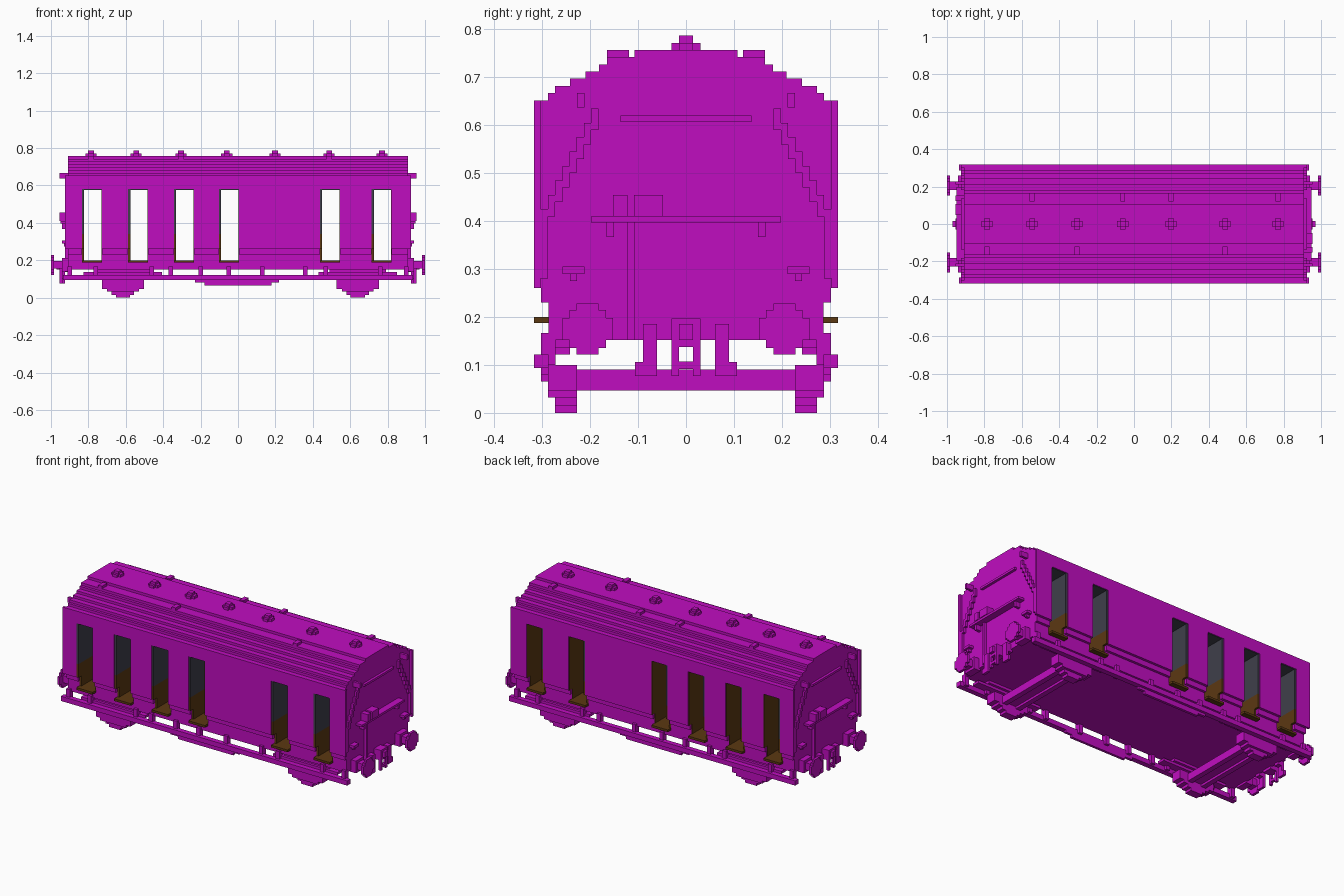
import bpy, bmesh
from mathutils import Matrix

cube = bpy.data.objects.get("Cube")
if cube:
    bpy.data.objects.remove(cube, do_unlink=True)


def material(name, rgb):
    m = bpy.data.materials.new(name)
    m.use_nodes = True
    m.diffuse_color = (*rgb, 1)
    m.node_tree.nodes["Principled BSDF"].inputs["Base Color"].default_value = (*rgb, 1)
    return m


MAGENTA = material("magenta paint", (0.53, 0.004, 0.53))
BROWN = material("brown wood", (0.105, 0.04, 0.006))
SLATE = material("dark slate", (0.05, 0.05, 0.07))


def finish(name, bm, mat):
    mesh = bpy.data.meshes.new(name)
    bm.to_mesh(mesh)
    bm.free()
    mesh.materials.append(mat)
    obj = bpy.data.objects.new(name, mesh)
    bpy.context.scene.collection.objects.link(obj)
    return obj


def boxes(name, spans, mat=MAGENTA, turned=False, mirrored=False):
    """Join boxes (x0, x1, y0, y1, z0, z1); optionally add a half-turned or y-mirrored copy."""
    bm = bmesh.new()
    spans = list(spans)
    if mirrored:
        spans += [(a, b, -d, -c, e, f) for a, b, c, d, e, f in spans]
    if turned:
        spans += [(-b, -a, -d, -c, e, f) for a, b, c, d, e, f in spans]
    for a, b, c, d, e, f in spans:
        mat4 = Matrix.Translation(((a + b) / 2, (c + d) / 2, (e + f) / 2))
        bmesh.ops.create_cube(bm, size=1, matrix=mat4 @ Matrix.Diagonal((b - a, d - c, f - e, 1)))
    return finish(name, bm, mat)


V = 0.015  # size of one step

# Coach body: stepped section swept along x
half = [(0.287, 0.152)]
levels = [(0.287, 0.23), (0.302, 0.26), (0.317, 0.652), (0.288, 0.667), (0.273, 0.682),
          (0.242, 0.697), (0.21, 0.712), (0.181, 0.727), (0.165, 0.742), (0.107, 0.757)]
bottom, section = 0.152, []
for y, top in levels:
    section += [(y, bottom), (y, top)]
    bottom = top
section += [(-y, z) for y, z in reversed(section)]
bm = bmesh.new()
end = bm.faces.new([bm.verts.new((-0.91, y, z)) for y, z in section])
sweep = bmesh.ops.extrude_face_region(bm, geom=[end])
bmesh.ops.translate(bm, vec=(1.82, 0, 0), verts=[v for v in sweep["geom"] if isinstance(v, bmesh.types.BMVert)])
bmesh.ops.recalc_face_normals(bm, faces=bm.faces)
body = finish("coach_body", bm, MAGENTA)

# Window openings right through the body
windows = [-0.835, -0.588, -0.343, -0.102, 0.438, 0.714]
W, SILL, HEAD = 0.107, 0.187, 0.58
cutter = boxes("window_cutter", [(x, x + W, -0.4, 0.4, SILL, HEAD) for x in windows])
cutter.hide_render = True
mod = body.modifiers.new("openings", "BOOLEAN")
mod.object = cutter
mod.solver = "EXACT"
bpy.context.view_layer.objects.active = body
bpy.ops.object.modifier_apply(modifier=mod.name)
bpy.data.objects.remove(cutter, do_unlink=True)

# Window linings and sills
MID = 0.34
Y = 0.314
boxes("window_sills", [(x, x + W, -0.317, 0.317, SILL, 0.2) for x in windows], BROWN)
boxes("right_jambs", [(x + W - 0.003, x + W, -0.285, 0.285, 0.2, HEAD) for x in windows], BROWN)
boxes("lower_jambs", [(x, x + 0.012, -0.285, 0.285, 0.2, MID) for x in windows], BROWN)
boxes("upper_jambs", [(x, x + 0.012, -Y, Y, MID, HEAD) for x in windows], SLATE)
boxes("window_heads", [(x + 0.012, x + W, -Y, Y, HEAD - 0.003, HEAD) for x in windows], SLATE)
boxes("outer_jambs", [(x + W - 0.003, x + W, s - 0.015, s + 0.015, 0.26, HEAD)
                      for x in windows for s in (-0.299, 0.299)], BROWN)
boxes("outer_lower_jambs", [(x, x + 0.012, s - 0.015, s + 0.015, 0.26, MID)
                            for x in windows for s in (-0.299, 0.299)], BROWN)

# Roof ventilators
vents = [-0.786, -0.545, -0.305, -0.06, 0.198, 0.487, 0.77]
spans = []
for x in vents:
    spans += [(x - 2 * V, x + 2 * V, -V, V, 0.75, 0.772),
              (x - V, x + V, -2 * V, 2 * V, 0.75, 0.772),
              (x - V, x + V, -V, V, 0.772, 0.787)]
boxes("roof_ventilators", spans)
side_vents = [(x, -0.142) for x in (-0.786, -0.305, 0.487)]
side_vents += [(x, 0.142) for x in (-0.545, -0.06, 0.198, 0.77)]
boxes("side_ventilators", [(x - 0.013, x + 0.013, y - 0.023, y + 0.023, 0.72, 0.757) for x, y in side_vents])

# Stepped handrails on the ends
rail = [(0.905, 0.925, 0.288, 0.303, 0.28, 0.425)]
for i in range(7):
    y, z = 0.288 - i * V, 0.41 + i * 2 * V
    rail.append((0.905, 0.925, y - V, y, z, z + 3 * V))
rail.append((0.905, 0.925, 0.303, 0.317, 0.26, 0.652))
boxes("end_handrails", rail, turned=True, mirrored=True)

# End fittings that are the same on both sides
boxes("end_brackets", [
    (0.905, 0.955, 0.212, 0.227, 0.637, 0.667),
    (0.905, 0.94, 0.212, 0.258, 0.29, 0.305),
    (0.905, 0.93, 0.227, 0.242, 0.275, 0.29),
    (0.905, 0.94, 0.15, 0.166, 0.367, 0.397)], turned=True, mirrored=True)

# End step, lamp box, rail and pipe
boxes("end_fittings", [
    (0.905, 0.925, -0.137, 0.137, 0.607, 0.62),
    (0.905, 0.95, -0.198, 0.198, 0.397, 0.41),
    (0.905, 0.955, -0.152, -0.122, 0.41, 0.455),
    (0.905, 0.955, -0.108, -0.048, 0.41, 0.455),
    (0.905, 0.925, -0.122, -0.107, 0.152, 0.397)], turned=True)

# Buffers: stepped round heads on square shanks
buffer = [(0.9, 0.99, 0.182, 0.228, 0.155, 0.197),
          (0.9, 0.942, 0.167, 0.243, 0.14, 0.212)]
for wide, tall in ((0.053, 0.023), (0.038, 0.04), (0.023, 0.053)):
    buffer.append((0.985, 1.0, 0.205 - wide, 0.205 + wide, 0.175 - tall, 0.175 + tall))
boxes("buffers", buffer, turned=True, mirrored=True)

# Coupling hook, link and brake pipes
boxes("couplings", [
    (0.9, 0.955, -0.03, 0.03, 0.137, 0.197), (0.955, 0.97, -V, V, 0.152, 0.185),
    (0.94, 0.955, -0.03, -V, 0.077, 0.14), (0.94, 0.955, V, 0.03, 0.077, 0.14),
    (0.94, 0.955, -V, V, 0.092, 0.107)], turned=True)
boxes("brake_pipes", [
    (0.9, 0.94, 0.06, 0.09, 0.137, 0.185), (0.925, 0.94, 0.06, 0.09, 0.077, 0.14),
    (0.925, 0.94, 0.06, 0.106, 0.077, 0.106)], turned=True, mirrored=True)

# Footboards and their hangers
hangers = [-0.9, -0.76, -0.46, -0.36, -0.2, -0.05, 0.13, 0.36, 0.47, 0.76, 0.9]
foot = [(-0.936, 0.936, 0.287, 0.317, 0.094, 0.122)]
foot += [(x - 0.012, x + 0.012, 0.272, 0.302, 0.1, 0.167) for x in hangers]
boxes("footboards", foot, mirrored=True)
boxes("centre_steps", [(-0.23, 0.22, 0.287, 0.302, 0.08, 0.097),
                       (-0.18, 0.18, 0.287, 0.302, 0.065, 0.08)], mirrored=True)

# Springs, axle guards and stepped axle boxes
gear, axles = [], []
for x in (-0.615, 0.64):
    gear += [(x - 0.21, x + 0.21, 0.242, 0.287, 0.122, 0.137),
             (x - 0.15, x + 0.15, 0.227, 0.272, 0.137, 0.155)]
    for wide, low, outer in ((0.113, 0.077, 0.288), (0.113, 0.047, 0.288), (0.085, 0.032, 0.288),
                             (0.06, 0.015, 0.273), (0.038, 0.0, 0.273)):
        gear.append((x - wide, x + wide, 0.227, outer, low, 0.1 if low > 0.07 else low + 2 * V))
    axles += [(x - 0.06, x - 0.03, -0.24, 0.24, 0.047, 0.09),
              (x - 0.03, x + 0.03, -0.24, 0.24, 0.06, 0.09),
              (x + 0.03, x + 0.06, -0.24, 0.24, 0.047, 0.09)]
boxes("axle_boxes", gear, mirrored=True)
boxes("axle_beams", axles)
